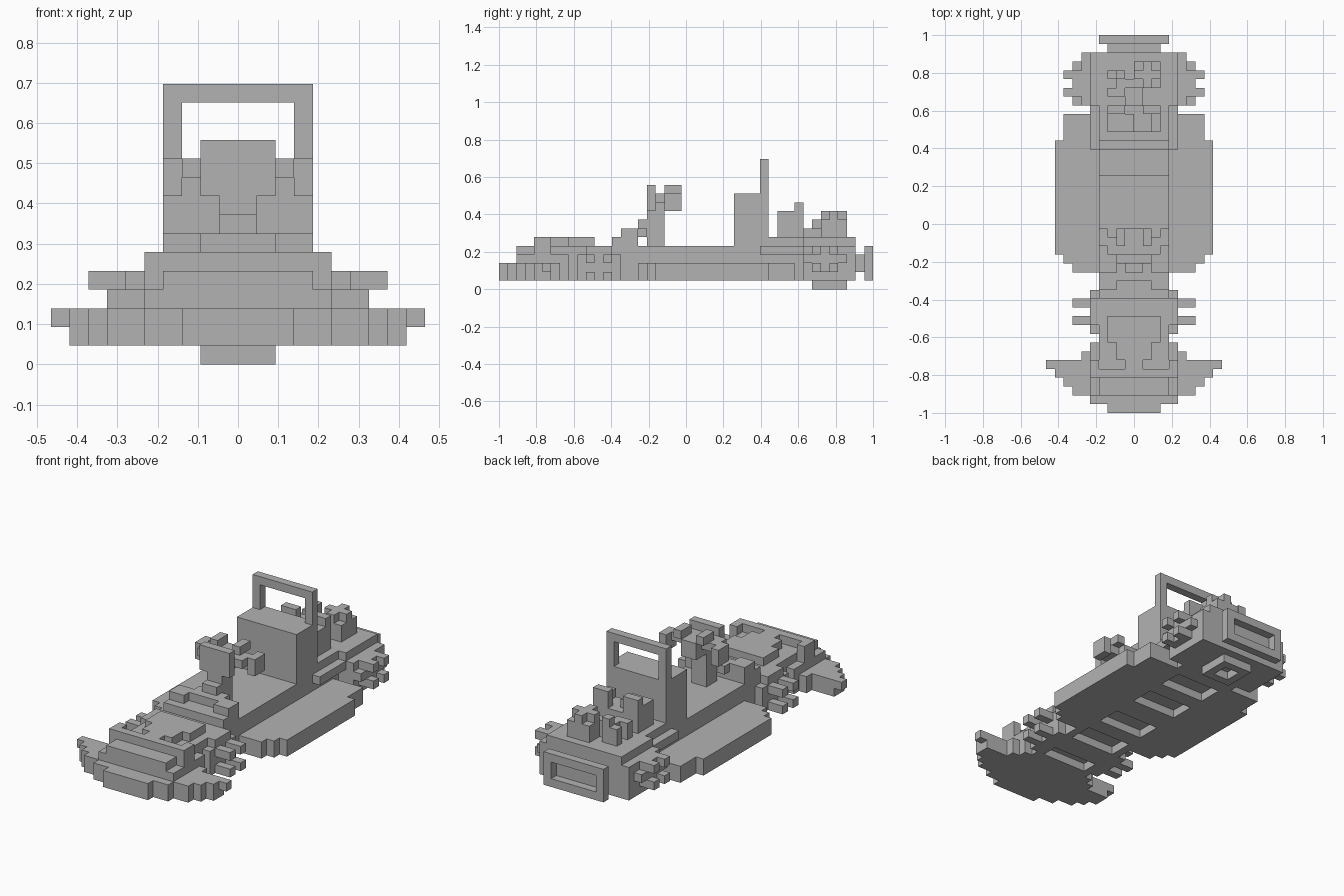
import bpy
import bmesh
from mathutils import Matrix, Vector

cube = bpy.data.objects.get("Cube")
if cube:
    bpy.data.objects.remove(cube, do_unlink=True)

UNIT = 2 / 43  # edge of one block; the kart is 43 blocks long

grey = bpy.data.materials.new("plain_grey")
grey.use_nodes = True
colour = (0.45, 0.45, 0.45, 1)
grey.diffuse_color = colour
grey.node_tree.nodes["Principled BSDF"].inputs["Base Color"].default_value = colour


def add_box(bm, x, y, z):
    """Add one box from three (low, high) ranges given in blocks."""
    low = Vector((x[0] * UNIT, y[0] * UNIT - 1, z[0] * UNIT))
    high = Vector((x[1] * UNIT, y[1] * UNIT - 1, z[1] * UNIT))
    matrix = Matrix.Translation((low + high) / 2) @ Matrix.Diagonal((*(high - low), 1))
    bmesh.ops.create_cube(bm, size=1, matrix=matrix)


def part(name, boxes, mirror=False):
    """Build a part from boxes; mirror repeats every box on the other side."""
    bm = bmesh.new()
    for x, y, z in boxes:
        add_box(bm, x, y, z)
        if mirror:
            add_box(bm, (-x[1], -x[0]), y, z)
    mesh = bpy.data.meshes.new(name)
    bm.to_mesh(mesh)
    bm.free()
    mesh.materials.append(grey)
    obj = bpy.data.objects.new(name, mesh)
    bpy.context.collection.objects.link(obj)
    return obj


def wide(half):
    return (-half, half)


# Chassis, with a belly of side rails and cross ribs leaving open slots
part("chassis", [
    (wide(4), (2, 31), (2, 5)),
    (wide(4), (31, 41), (2, 6)),
    (wide(5), (30, 35), (4, 5)),
    (wide(5), (35, 41), (1, 6)),
])
part("belly_rails", [((3, 4), (2, 41), (1, 2))], mirror=True)
slots = [(9, 11), (14, 17), (19, 22), (25, 28), (30, 33)]
starts = [2] + [end for _, end in slots]
ends = [start for start, _ in slots] + [41]
part("belly_ribs", [(wide(3), span, (1, 2)) for span in zip(starts, ends)])

# Stepped front wing
wing_steps = [3, 5, 7, 8, 9, 9, 6, 5]
wing = [(wide(half), (row, row + 1), (1, 3)) for row, half in enumerate(wing_steps)]
part("front_wing", wing)
part("wing_tips", [((9, 10), (5, 6), (2, 3))], mirror=True)

# Nose with raised lip and a tapering cover
part("nose", [
    (wide(5), (2, 8), (3, 4)),
    (wide(5), (4, 5), (4, 6)),
])
part("nose_lip_ends", [((4, 5), (4, 6), (4, 6))], mirror=True)
part("nose_cover", [
    (wide(1), (5, 6), (4, 6)),
    (wide(2), (6, 8), (4, 6)),
    (wide(3), (8, 11), (4, 6)),
])

# Dashboard
part("dashboard", [
    (wide(3), (13, 14), (5, 6)),
    (wide(4), (14, 16), (5, 6)),
    (wide(2), (15, 17), (6, 7)),
    (wide(1), (16, 18), (6, 8)),
])
part("dashboard_posts", [
    ((3, 4), (13, 15), (5, 6)),
    ((2, 4), (14, 16), (6, 7)),
], mirror=True)

# Steering column and yoke
part("steering_column", [
    (wide(1), (17, 19), (5, 9)),
    (wide(1), (17, 21), (9, 11)),
    (wide(1), (17, 18), (11, 12)),
])
part("steering_yoke", [
    ((1, 3), (18, 20), (10, 11)),
    ((3, 4), (19, 21), (9, 11)),
    ((1, 2), (17, 18), (9, 12)),
    ((1, 2), (19, 21), (11, 12)),
], mirror=True)

# Side pods with clipped corners
part("side_pods", [
    ((4, 7), (16, 17), (1, 3)),
    ((4, 8), (17, 34), (1, 3)),
    ((8, 9), (18, 31), (1, 3)),
], mirror=True)

# Seat and roll hoop
part("seat_back", [(wide(4), (27, 31), (5, 11))])
part("roll_hoop_posts", [((3, 4), (30, 31), (11, 15))], mirror=True)
part("roll_hoop_bar", [(wide(3), (30, 31), (14, 15))])


def spokes(x, rows, levels):
    return [(x, (r, r + 1), (z, z + 1)) for r in rows for z in levels]


# Wheels with four prongs each
part("front_wheels", [
    ((4, 5), (9, 14), (1, 4)),
    ((4, 5), (10, 13), (4, 5)),
] + spokes((5, 7), (10, 12), (1, 3)), mirror=True)
part("rear_wheels", [
    ((5, 6), (35, 41), (1, 5)),
    ((6, 7), (35, 40), (3, 4)),
    ((6, 7), (37, 38), (2, 5)),
] + spokes((6, 8), (36, 38), (2, 4)), mirror=True)

# Engine blocks on the rear deck
part("engine", [
    (wide(3), (32, 35), (6, 8)),
    ((-3, 0), (32, 34), (8, 9)),
    ((2, 3), (32, 34), (8, 9)),
    (wide(1), (35, 38), (6, 7)),
    ((0, 3), (37, 40), (6, 8)),
    ((1, 2), (37, 40), (8, 9)),
    ((0, 3), (38, 39), (8, 9)),
    ((-3, -1), (36, 37), (6, 8)),
    ((-3, -2), (38, 39), (6, 8)),
    ((-2, 0), (37, 38), (6, 8)),
    ((-2, -1), (38, 39), (6, 9)),
])
part("engine_caps", [((1, 3), (34, 35), (8, 10))], mirror=True)

# Rear bumper: a mount with a rectangular rim around a recess
part("bumper_mount", [(wide(3), (41, 42), (2, 4))])
part("bumper_sides", [((3, 4), (42, 43), (1, 5))], mirror=True)
part("bumper_rails", [(wide(3), (42, 43), span) for span in ((1, 2), (4, 5))])

# Hollow outlet under the tail
part("outlet_sides", [((1, 2), (36, 40), (0, 1))], mirror=True)
part("outlet_ends", [(wide(1), span, (0, 1)) for span in ((36, 37), (39, 40))])
